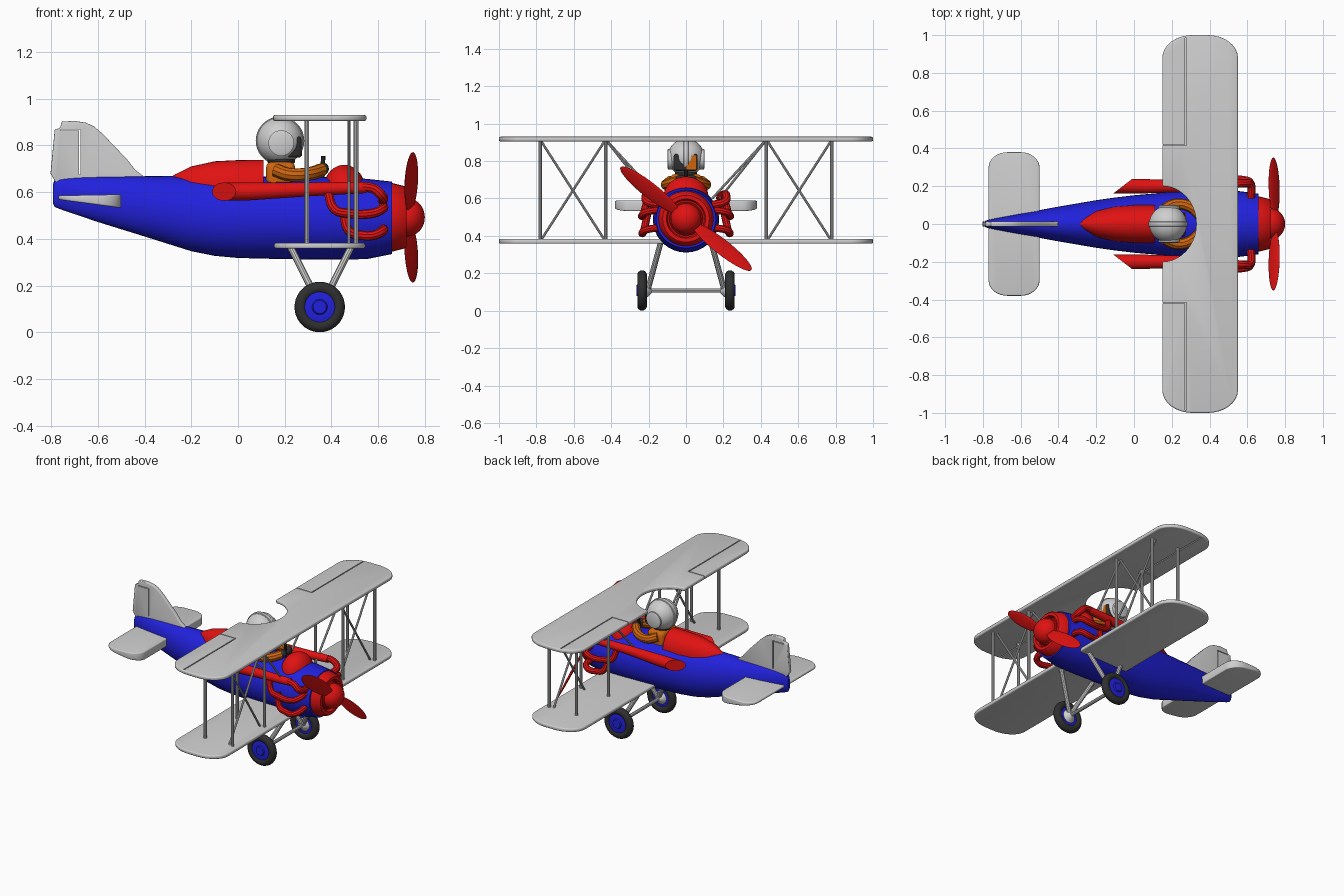
import bpy, bmesh, math
from mathutils import Matrix, Vector

default_cube = bpy.data.objects.get("Cube")
if default_cube:
    bpy.data.objects.remove(default_cube, do_unlink=True)


def material(name, red, green, blue):
    mat = bpy.data.materials.new(name)
    mat.use_nodes = True
    mat.diffuse_color = (red, green, blue, 1)
    mat.node_tree.nodes["Principled BSDF"].inputs["Base Color"].default_value = (red, green, blue, 1)
    return mat


BLUE = material("body blue", .015, .015, .72)
RED = material("bright red", .75, .006, .006)
GREY = material("light grey", .62, .62, .62)
ORANGE = material("suit orange", .62, .13, .004)
DARK = material("dark rubber", .028, .028, .028)


def finish(obj, mat):
    """Apply modifiers, colour the part and shade it."""
    bpy.ops.object.select_all(action="DESELECT")
    obj.select_set(True)
    bpy.context.view_layer.objects.active = obj
    bpy.ops.object.convert(target="MESH")
    obj.data.materials.clear()
    obj.data.materials.append(mat)
    bpy.ops.object.shade_smooth_by_angle(angle=math.radians(35))
    return obj


def from_bmesh(name, bm):
    bmesh.ops.recalc_face_normals(bm, faces=bm.faces)
    mesh = bpy.data.meshes.new(name)
    bm.to_mesh(mesh)
    bm.free()
    obj = bpy.data.objects.new(name, mesh)
    bpy.context.collection.objects.link(obj)
    return obj


def loft(name, sections, mat, sides=36, matrix=Matrix(), slant=None):
    """Skin ellipses (x, y, z, half width, half height) along x."""
    bm = bmesh.new()
    rings = []
    for x, cy, cz, ry, rz in sections:
        angles = [math.tau * i / sides for i in range(sides)]
        rings.append([bm.verts.new((x, cy + ry * math.cos(a), cz + rz * math.sin(a))) for a in angles])
    for first, second in zip(rings, rings[1:]):
        for i in range(sides):
            j = (i + 1) % sides
            bm.faces.new((first[i], first[j], second[j], second[i]))
    bm.faces.new(rings[0])
    bm.faces.new(rings[-1])
    if slant:
        for v in rings[0]:
            v.co.x += slant * (abs(v.co.y) - abs(sections[0][1]))
    bm.transform(matrix)
    return finish(from_bmesh(name, bm), mat)


def lathe(name, profile, mat, matrix):
    return loft(name, [(x, 0, 0, r, r) for x, r in profile], mat, matrix=matrix)


def ellipsoid(name, centre, size, mat, rotation=Matrix()):
    bm = bmesh.new()
    bmesh.ops.create_uvsphere(bm, u_segments=32, v_segments=20, radius=1)
    bm.transform(Matrix.Translation(centre) @ rotation @ Matrix.Diagonal((*size, 1)))
    return finish(from_bmesh(name, bm), mat)


def box(name, low, high):
    bm = bmesh.new()
    bmesh.ops.create_cube(bm, size=1)
    low, high = Vector(low), Vector(high)
    bm.transform(Matrix.Translation((low + high) / 2) @ Matrix.Diagonal((*(high - low), 1)))
    return from_bmesh(name, bm)


def bevel(obj, width):
    mod = obj.modifiers.new("soft edge", "BEVEL")
    mod.width, mod.segments, mod.limit_method = width, 3, "ANGLE"
    mod.angle_limit = math.radians(50)


def tube(name, points, radius, mat):
    """Round bar through the points, bent smoothly."""
    curve = bpy.data.curves.new(name, "CURVE")
    curve.dimensions, curve.bevel_depth, curve.bevel_resolution = "3D", radius, 3
    curve.use_fill_caps = True
    spline = curve.splines.new("BEZIER")
    spline.bezier_points.add(len(points) - 1)
    for bp, co in zip(spline.bezier_points, points):
        bp.co = co
        bp.handle_left_type = bp.handle_right_type = "AUTO" if len(points) > 2 else "VECTOR"
    spline.resolution_u = 8 if len(points) > 2 else 1
    obj = bpy.data.objects.new(name, curve)
    bpy.context.collection.objects.link(obj)
    return finish(obj, mat)


def plate(name, outline, low, high, upright=False):
    bm = bmesh.new()
    place = (lambda a, b, t: (a, t, b)) if upright else (lambda a, b, t: (a, b, t))
    face = bm.faces.new([bm.verts.new(place(a, b, low)) for a, b in outline])
    extruded = bmesh.ops.extrude_face_region(bm, geom=[face])["geom"]
    shift = Vector(place(0, 0, high - low))
    bmesh.ops.translate(bm, vec=shift, verts=[e for e in extruded if isinstance(e, bmesh.types.BMVert)])
    return from_bmesh(name, bm)


def rounded(cx, half_x, half_y, rx, ry):
    """Rectangle with elliptical corners, counter-clockwise from the leading edge."""
    points = []
    for quadrant, (sx, sy) in enumerate([(1, 1), (-1, 1), (-1, -1), (1, -1)]):
        for i in range(9):
            a = (quadrant + i / 8) * math.pi / 2
            points.append((cx + sx * (half_x - rx) + rx * math.cos(a), sy * (half_y - ry) + ry * math.sin(a)))
    return points


def carve(obj, cutters, mat):
    for cutter in cutters:
        cutter.hide_render = True
        mod = obj.modifiers.new("slot", "BOOLEAN")
        mod.object, mod.operation, mod.solver = cutter, "DIFFERENCE", "EXACT"
    finish(obj, mat)
    for cutter in cutters:
        bpy.data.objects.remove(cutter, do_unlink=True)


# Fuselage: x, bottom, top, half width
hull = [(-.792, .55, .635, .012), (-.785, .537, .655, .018), (-.765, .528, .664, .023), (-.6, .472, .667, .055),
        (-.4, .41, .668, .092), (-.2, .347, .668, .126), (-.1, .327, .668, .14), (0, .318, .668, .152),
        (.2, .313, .667, .17), (.4, .311, .664, .177), (.55, .313, .657, .175), (.66, .335, .645, .16)]
loft("fuselage", [(x, 0, (b + t) / 2, w, (t - b) / 2) for x, b, t, w in hull], BLUE)

# Headrest fairing behind the pilot and hump ahead of the cockpit
fairing = [(-.295, .01, .04), (-.27, .035, .056), (-.2, .07, .09), (-.1, .092, .112), (0, .1, .117), (.11, .1, .118)]
loft("headrest_fairing", [(x, 0, .62, w, h) for x, w, h in fairing], RED)
ellipsoid("cockpit_hump", (.455, 0, .61), (.09, .12, .107), RED)

# Cowl, spinner and twisted propeller
nose = Matrix.Translation((0, 0, .492))
lathe("cowl", [(.64, .15), (.66, .147), (.715, .133), (.722, .125), (.722, .105), (.7, .098), (.7, .02)], RED, nose)
lathe("cowl_inner_ring", [(.69, .09), (.715, .09), (.72, .085), (.72, .02)], RED, nose)
ellipsoid("spinner", (.725, 0, .492), (.075, .082, .082), RED)
for turn in (0, math.pi):
    spin = Matrix.Rotation(.905 + turn, 4, "X")
    ellipsoid("propeller_blade", Vector((.742, 0, .492)) + spin @ Vector((0, 0, .245)), (.008, .05, .2), RED,
              spin @ Matrix.Rotation(math.radians(-35), 4, "Z"))

# Upper wing with cockpit cutout and ailerons
outline = rounded(.35, .2, 1, .16, .12)
cutout = [(.15 + .18 * math.sin(a), .2 * math.cos(a)) for a in [math.pi * i / 20 for i in range(21)]]
upper_wing = plate("upper_wing", outline[:18] + cutout + outline[18:], .905, .93)
bevel(upper_wing, .008)
slots = []
for s in (-1, 1):
    slots.append(box("hinge_slot", (.27, min(s * .415, s * .985), .8), (.277, max(s * .415, s * .985), 1)))
    slots.append(box("end_slot", (.1, s * .418 - .003, .8), (.274, s * .418 + .003, 1)))
carve(upper_wing, slots, GREY)

# Lower wing
lower_wing = plate("lower_wing", rounded(.35, .195, 1, .16, .12), .358, .383)
bevel(lower_wing, .008)
finish(lower_wing, GREY)

# Tailplane, thicker at its leading edge
tailplane = plate("tailplane", rounded(-.635, .135, .38, .1, .08), 0, 1)
for v in tailplane.data.vertices:
    f = (v.co.x + .77) / .27
    v.co.z = .585 + .005 * f if v.co.z > .5 else .568 - .036 * f
bevel(tailplane, .007)
finish(tailplane, GREY)

# Fin with rudder
fin = plate("tail_fin", [(-.4, .665), (-.44, .695), (-.475, .74), (-.58, .85), (-.615, .88), (-.65, .897), (-.7, .905),
                         (-.755, .902), (-.762, .875), (-.785, .868), (-.803, .68), (-.78, .64), (-.4, .64)],
            -.013, .013, upright=True)
bevel(fin, .005)
carve(fin, [box("rudder_slot", (-.68, -1, .675), (-.674, 1, .868)),
            box("rudder_top_slot", (-.76, -1, .863), (-.676, 1, .868))], GREY)

for s, side in ((1, "left"), (-1, "right")):
    # Wing struts and crossed bracing
    for y in (.43, .78):
        for x in (.295, .505):
            tube(side + "_wing_strut", [(x, s * y, .37), (x, s * y, .915)], .01, GREY)
    for low, high in ((.43, .78), (.78, .43), (.18, .43)):
        bottom = .37 if low > .2 else .6
        tube(side + "_brace", [(.475, s * low, bottom), (.475, s * high, .915)], .007, GREY)
    tube(side + "_rear_brace", [(.295, s * .14, .6), (.295, s * .43, .915)], .007, GREY)

    # Exhaust trunk with slanted outlet, and cylinder pipes feeding it
    loft(side + "_exhaust_trunk", [(-.06, s * .2, .602, .039, .039), (.05, s * .2, .603, .038, .038),
                                   (.3, s * .2, .612, .03, .03), (.55, s * .21, .62, .024, .024)], RED, 24, slant=1.3)
    tube(side + "_upper_pipe", [(.5, s * .208, .62), (.58, s * .215, .615), (.615, s * .21, .585), (.62, s * .14, .565)],
         .022, RED)
    for start, height, drop in ((.385, .51, .6), (.45, .415, .52)):
        tube(side + "_lower_pipe", [(start, s * .205, drop), (start + .03, s * .225, height + .015),
                                    (start + .08, s * .23, height), (.58, s * .235, height),
                                    (.615, s * .22, height + .015), (.62, s * .13, height + .03)], .02, RED)

    # Landing gear legs and wheel
    for x in (.225, .485):
        tube(side + "_gear_leg", [(x, s * .135, .365), (.355, s * .205, .108)], .015, GREY)
    wheel = Matrix.Translation((.35, s * .235, .108)) @ Matrix.Rotation(s * math.pi / 2, 4, "Z")
    bpy.ops.mesh.primitive_torus_add(major_radius=.082, minor_radius=.026, major_segments=40, minor_segments=14)
    tyre = bpy.context.object
    tyre.name = side + "_tyre"
    tyre.data.transform(wheel @ Matrix.Rotation(math.pi / 2, 4, "Y"))
    finish(tyre, DARK)
    lathe(side + "_wheel_hub", [(-.016, .05), (-.014, .08), (.014, .08), (.022, .055), (.022, .033), (.03, .028)],
          BLUE, wheel)
    lathe(side + "_hub_cone", [(-.05, .015), (-.035, .03), (-.01, .05)], GREY, wheel)

    # Pilot's arm, glove and helmet ear disc
    tube(side + "_arm", [(.16, s * .08, .695), (.22, s * .105, .675), (.3, s * .09, .678), (.36, s * .035, .695)],
         .029, ORANGE)
    ellipsoid(side + "_glove", (.365, s * .03, .7), (.024, .026, .026), DARK)
    lathe(side + "_ear_disc", [(0, .055), (.096, .055), (.1, .045)], GREY,
          Matrix.Translation((.185, 0, .81)) @ Matrix.Rotation(s * math.pi / 2, 4, "Z"))
tube("axle", [(.35, -.22, .108), (.35, .22, .108)], .012, GREY)

# Pilot's body, helmet, face and control stick
torso = box("torso", (.12, -.085, .6), (.245, .085, .73))
bevel(torso, .025)
finish(torso, ORANGE)
ellipsoid("neck", (.185, 0, .735), (.06, .06, .03), DARK)
ellipsoid("helmet", (.18, 0, .82), (.1, .098, .1), GREY)
lathe("helmet_ridge", [(-.014, .1), (-.011, .104), (.011, .104), (.014, .1)], GREY,
      Matrix.Translation((.18, 0, .82)) @ Matrix.Rotation(math.pi / 2, 4, "Z"))
visor = box("face_opening", (.19, -.066, .748), (.272, .062, .838))
bevel(visor, .012)
finish(visor, DARK)
finish(box("face_panel", (.268, .003, .755), (.275, .055, .83)), ORANGE)
tube("control_stick", [(.36, 0, .65), (.365, 0, .755)], .01, DARK)
